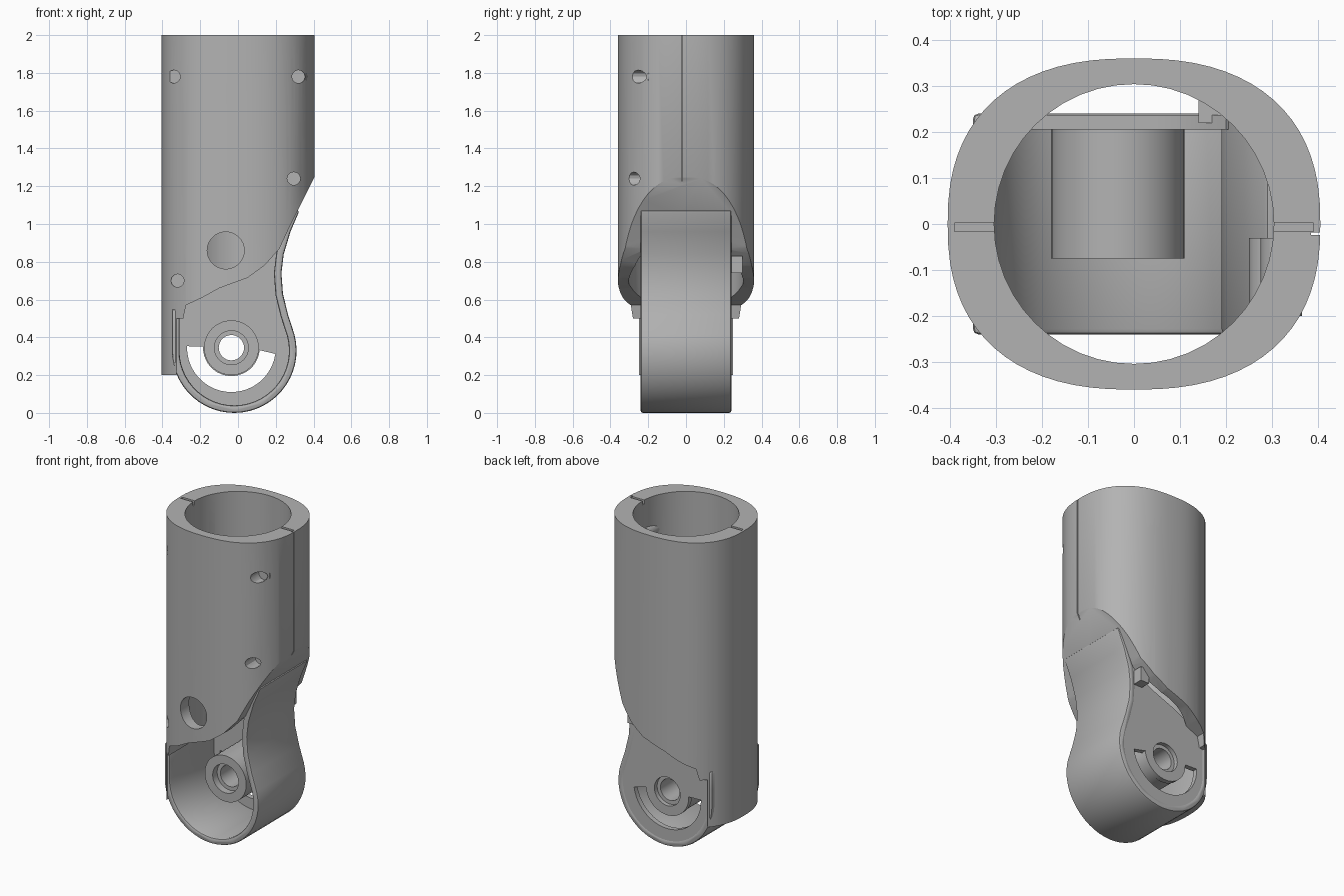
import bpy, bmesh
from math import sin, cos, radians, copysign
from mathutils import Vector

old = bpy.data.objects.get("Cube")
if old:
    bpy.data.objects.remove(old, do_unlink=True)

grey = bpy.data.materials.new("matte grey")
grey.use_nodes = True
grey.diffuse_color = (0.45, 0.45, 0.45, 1)
grey.node_tree.nodes["Principled BSDF"].inputs["Base Color"].default_value = grey.diffuse_color


def prism(name, outline, low, high, axis="y"):
    """Extrude a closed outline (xz along y, or xy along z)."""
    bm = bmesh.new()
    place = (lambda a, b, h: (a, h, b)) if axis == "y" else (lambda a, b, h: (a, b, h))
    rings = [[bm.verts.new(place(a, b, h)) for a, b in outline] for h in (low, high)]
    for ring in rings:
        bm.faces.new(ring)
    n = len(outline)
    for i in range(n):
        j = (i + 1) % n
        bm.faces.new((rings[0][i], rings[0][j], rings[1][j], rings[1][i]))
    bmesh.ops.recalc_face_normals(bm, faces=bm.faces)
    mesh = bpy.data.meshes.new(name)
    bm.to_mesh(mesh)
    bm.free()
    mesh.materials.append(grey)
    ob = bpy.data.objects.new(name, mesh)
    bpy.context.collection.objects.link(ob)
    return ob


def arc(cx, cz, r, start=0, end=360, steps=32):
    count = steps if end - start == 360 else steps + 1
    angles = [radians(start + (end - start) * i / steps) for i in range(count)]
    return [(cx + r * cos(t), cz + r * sin(t)) for t in angles]


def rect(x0, x1, z0, z1):
    return [(x0, z0), (x1, z0), (x1, z1), (x0, z1)]


def apply_modifier(ob, mod):
    bpy.context.view_layer.objects.active = ob
    bpy.ops.object.modifier_apply(modifier=mod.name)


def boolean(ob, cutter, operation="DIFFERENCE"):
    mod = ob.modifiers.new("cut", "BOOLEAN")
    mod.operation = operation
    mod.solver = "EXACT"
    mod.object = cutter
    apply_modifier(ob, mod)
    bpy.data.objects.remove(cutter, do_unlink=True)


def offset(path, d):
    """Shift an open path sideways by d."""
    out = []
    for i, p in enumerate(path):
        a, b = path[max(i - 1, 0)], path[min(i + 1, len(path) - 1)]
        t = Vector((b[0] - a[0], b[1] - a[1])).normalized()
        out.append((p[0] - t.y * d, p[1] + t.x * d))
    return out


# Upper tube: squarish oval outside, trimmed to the sweeping lower hem
def oval(t):
    c, s = cos(t), sin(t)
    k = 2 / 2.4
    return (0.405 * copysign(abs(c) ** k, c), 0.36 * copysign(abs(s) ** k, s))


tube = prism("upper_tube", [oval(radians(i * 5)) for i in range(72)], 0.1, 2, "z")
hem = [(-0.29, 0.5), (-0.275, 0.57), (-0.19, 0.61), (-0.1, 0.66), (0.05, 0.715),
       (0.14, 0.78), (0.22, 0.87), (0.28, 1.0), (0.4, 1.24)]
trim = [(-0.5, 2.2), (-0.5, 0.2), (-0.325, 0.2), (-0.325, 0.5)] + hem + [(0.5, 1.44), (0.5, 2.2)]
boolean(tube, prism("trim", trim, -0.6, 0.6), "INTERSECT")
boolean(tube, prism("tube_bore", arc(0, 0, 0.304, steps=48), -0.2, 2.3, "z"))

# Screw holes and the large front opening
screws = [(-0.34, 1.78), (0.32, 1.78), (0.295, 1.24), (-0.32, 0.7)]
for x, z in screws:
    boolean(tube, prism("screw_cutter", arc(x, z, 0.035, steps=12), -0.6, -0.2))
boolean(tube, prism("window_cutter", arc(-0.065, 0.86, 0.098), -0.6, -0.1))

# Side seams between the two half shells
boolean(tube, prism("seam_cutter", rect(0.385, 0.6, 1.04, 2.2), -0.024, -0.018))
for side in (-1, 1):
    x0, x1 = sorted((side * 0.28, side * 0.39))
    boolean(tube, prism("rim_notch_cutter", rect(x0, x1, 1.975, 2.2), -0.016, 0.002))

# Screw bosses inside the tube
for i, (x, z) in enumerate(screws[1:3]):
    prism("screw_boss_%d" % (i + 1), arc(x, z, 0.045, steps=16), -0.2, -0.03)

# Joint housing: curved band open to the front
waist = [(0.265, 0.52), (0.238, 0.63), (0.23, 0.74), (0.242, 0.84), (0.278, 0.96), (0.325, 1.07)]
outer = [(-0.35, 0.55), (-0.35, 0.44)] + arc(-0.02, 0.33, 0.33, 180, 375, 28) + waist
band = prism("joint_band", outer + offset(outer, 0.04)[::-1], -0.24, 0.24)
bevel = band.modifiers.new("soft edges", "BEVEL")
bevel.width = 0.012
bevel.segments = 2
bevel.limit_method = "ANGLE"
bevel.angle_limit = radians(50)
apply_modifier(band, bevel)

# Back plate with a curved slot and bearing hole
hx, hz = -0.035, 0.345
top_edge = [(0.2, 0.86), (0.13, 0.79), (0.05, 0.75), (-0.1, 0.69), (-0.275, 0.6)]
plate = prism("back_plate", offset(outer[1:-2], 0.02) + top_edge, 0.205, 0.237)
slot = arc(hx, hz, 0.235, 178, 352, 20) + arc(hx, hz, 0.15, 178, 355, 20)[::-1]
boolean(plate, prism("slot_cutter", slot, 0.1, 0.4))
boolean(plate, prism("bearing_cutter", arc(hx, hz, 0.09), 0.1, 0.4))

# Hub with a stepped bore
hub = prism("bearing_hub", arc(hx, hz, 0.145, steps=40), -0.075, 0.21)
boolean(hub, prism("bore_cutter", arc(hx, hz, 0.067), -0.3, 0.4))
boolean(hub, prism("counterbore_cutter", arc(hx, hz, 0.09), -0.3, -0.03))

# Small clip joining the plate to the back skirt
prism("back_clip", rect(0.14, 0.2, 0.74, 0.83), 0.22, 0.3)

for ob in bpy.context.scene.objects:
    if ob.type == "MESH" and grey.name in ob.data.materials:
        bpy.ops.object.select_all(action="DESELECT")
        ob.select_set(True)
        bpy.context.view_layer.objects.active = ob
        bpy.ops.object.shade_smooth_by_angle(angle=radians(30))
